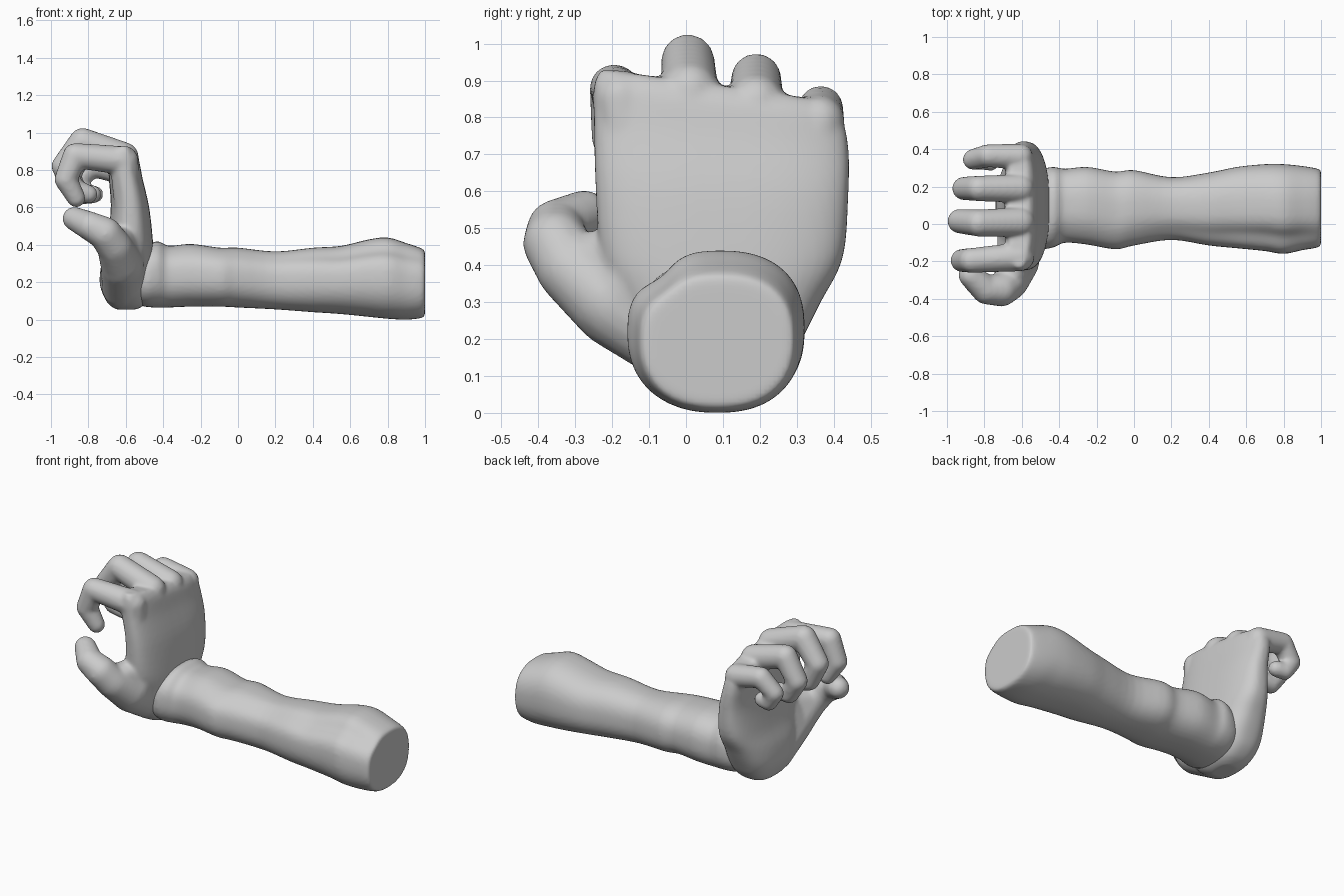
import bpy, bmesh, math


def superellipse(a, n):
    c, s = math.cos(a), math.sin(a)
    return (math.copysign(abs(c) ** (2 / n), c), math.copysign(abs(s) ** (2 / n), s))


def refine(rows, steps=4):
    """Smoothly interpolate between rows of section parameters."""
    out = []
    for i in range(len(rows) - 1):
        p0, p1, p2, p3 = (rows[max(0, min(len(rows) - 1, i + k))] for k in (-1, 0, 1, 2))
        for s in range(steps):
            t = s / steps
            out.append([0.5 * (2 * b + (c - a) * t + (2 * a - 5 * b + 4 * c - d) * t * t
                               + (3 * b - a - 3 * c + d) * t ** 3)
                        for a, b, c, d in zip(p0, p1, p2, p3)])
    return out + [list(rows[-1])]


def loft(bm, rings):
    """Skin a list of equal-length point rings and cap both ends."""
    vs = [[bm.verts.new(p) for p in r] for r in rings]
    n = len(vs[0])
    for a, b in zip(vs, vs[1:]):
        for i in range(n):
            j = (i + 1) % n
            bm.faces.new((a[i], a[j], b[j], b[i]))
    bm.faces.new(vs[0][::-1])
    bm.faces.new(vs[-1])


def hull(bm, *balls):
    """Convex skin around balls given as (x, y, z, radius)."""
    verts = []
    n = 120
    for x, y, z, r in balls:
        for i in range(n):
            h = 1 - 2 * (i + 0.5) / n
            w, a = math.sqrt(1 - h * h), i * 2.399963
            verts.append(bm.verts.new((x + r * w * math.cos(a), y + r * w * math.sin(a), z + r * h)))
    res = bmesh.ops.convex_hull(bm, input=verts)
    junk = {g for k in ("geom_interior", "geom_unused") for g in res[k]
            if isinstance(g, bmesh.types.BMVert)}
    bmesh.ops.delete(bm, geom=list(junk), context='VERTS')


def chain(bm, pts):
    for p, q in zip(pts, pts[1:]):
        hull(bm, p, q)


def finish(bm, name, voxel, smooth):
    bmesh.ops.recalc_face_normals(bm, faces=bm.faces)
    me = bpy.data.meshes.new(name)
    bm.to_mesh(me)
    bm.free()
    ob = bpy.data.objects.new(name, me)
    bpy.context.collection.objects.link(ob)
    m = ob.modifiers.new("fuse", 'REMESH')
    m.mode, m.voxel_size, m.use_smooth_shade = 'VOXEL', voxel, True
    s = ob.modifiers.new("soften", 'SMOOTH')
    s.factor, s.iterations = 0.5, smooth


N = 48

# Forearm: x, y range, z range, flattening of the upper front corner
arm = [
    (-0.60, -0.07, 0.24, 0.10, 0.34, 0.0),
    (-0.50, -0.13, 0.29, 0.07, 0.39, 0.0),
    (-0.43, -0.125, 0.305, 0.065, 0.42, 0.03),
    (-0.37, -0.10, 0.295, 0.065, 0.395, 0.03),
    (-0.25, -0.11, 0.305, 0.07, 0.405, 0.03),
    (-0.10, -0.135, 0.28, 0.07, 0.385, 0.03),
    (0.00, -0.115, 0.288, 0.065, 0.385, 0.04),
    (0.20, -0.085, 0.25, 0.055, 0.365, 0.06),
    (0.40, -0.115, 0.275, 0.04, 0.385, 0.10),
    (0.55, -0.13, 0.305, 0.03, 0.395, 0.13),
    (0.70, -0.145, 0.32, 0.015, 0.43, 0.15),
    (0.80, -0.16, 0.32, 0.005, 0.44, 0.15),
    (0.90, -0.14, 0.31, 0.0, 0.41, 0.12),
    (0.985, -0.125, 0.295, 0.01, 0.38, 0.08),
    (1.00, -0.105, 0.28, 0.03, 0.36, 0.06),
]
bm = bmesh.new()
rings = []
for x, y0, y1, z0, z1, dent in refine(arm):
    ring = []
    for i in range(N):
        a = 2 * math.pi * i / N
        c, s = superellipse(a, 2.5 if a < math.pi else 2.35)
        k = 1 - dent * math.exp(-((a - 2.3) / 0.38) ** 2)
        ring.append((min(x, 1.0), (y0 + y1) / 2 + c * k * (y1 - y0) / 2,
                     (z0 + z1) / 2 + s * k * (z1 - z0) / 2))
    rings.append(ring)
loft(bm, rings)
finish(bm, "forearm", 0.012, 4)

# Palm: z, x range, y range, slope of the section towards the little finger
palm = [
    (0.055, -0.65, -0.54, 0.00, 0.16, 0),
    (0.08, -0.69, -0.50, -0.06, 0.22, 0),
    (0.13, -0.72, -0.47, -0.11, 0.275, 0),
    (0.20, -0.74, -0.45, -0.14, 0.315, 0),
    (0.30, -0.73, -0.45, -0.18, 0.365, 0),
    (0.42, -0.70, -0.455, -0.23, 0.425, 0),
    (0.60, -0.68, -0.475, -0.245, 0.44, 0.03),
    (0.75, -0.69, -0.51, -0.25, 0.44, 0.08),
    (0.845, -0.69, -0.53, -0.25, 0.42, 0.12),
    (0.885, -0.67, -0.56, -0.23, 0.39, 0.14),
]
bm = bmesh.new()
rings = []
for z, x0, x1, y0, y1, slope in refine(palm):
    ring = []
    for i in range(N):
        c, s = superellipse(2 * math.pi * i / N, 2.7)
        y = (y0 + y1) / 2 + s * (y1 - y0) / 2
        ring.append(((x0 + x1) / 2 + c * (x1 - x0) / 2, y, z - slope * (y - 0.1)))
    rings.append(ring)
loft(bm, rings)

# Fingers: joints from the back of the hand to the tip (x, y, z, radius)
fingers = [
    [(-0.59, -0.15, 0.60, .07), (-0.61, -0.175, 0.85, .078), (-0.87, -0.195, 0.878, .067),
     (-0.92, -0.195, 0.75, .062), (-0.865, -0.18, 0.65, .050)],
    [(-0.575, 0.03, 0.60, .07), (-0.61, 0.01, 0.87, .080), (-0.83, 0.005, 0.953, .073),
     (-0.932, 0.015, 0.82, .066), (-0.88, 0.02, 0.70, .058), (-0.80, 0.03, 0.67, .050)],
    [(-0.575, 0.18, 0.60, .07), (-0.61, 0.19, 0.84, .077), (-0.83, 0.19, 0.905, .069),
     (-0.91, 0.19, 0.77, .063), (-0.85, 0.18, 0.67, .056), (-0.78, 0.18, 0.67, .050)],
    [(-0.585, 0.33, 0.60, .065), (-0.61, 0.36, 0.79, .070), (-0.78, 0.365, 0.825, .062),
     (-0.86, 0.345, 0.74, .056), (-0.82, 0.34, 0.67, .050), (-0.765, 0.33, 0.67, .046)],
]
for f in fingers:
    chain(bm, f)

# Thumb
chain(bm, [(-0.62, -0.20, 0.30, .115), (-0.66, -0.31, 0.39, .095), (-0.71, -0.352, 0.46, .090),
           (-0.79, -0.352, 0.50, .078), (-0.875, -0.275, 0.54, .064)])
# Muscle at the base of the thumb and the web to the palm
hull(bm, (-0.615, 0.00, 0.175, .115), (-0.62, -0.19, 0.29, .115), (-0.58, -0.10, 0.46, .09))
hull(bm, (-0.62, -0.19, 0.29, .115), (-0.67, -0.31, 0.40, .085), (-0.60, -0.17, 0.43, .075))
finish(bm, "hand", 0.011, 8)
